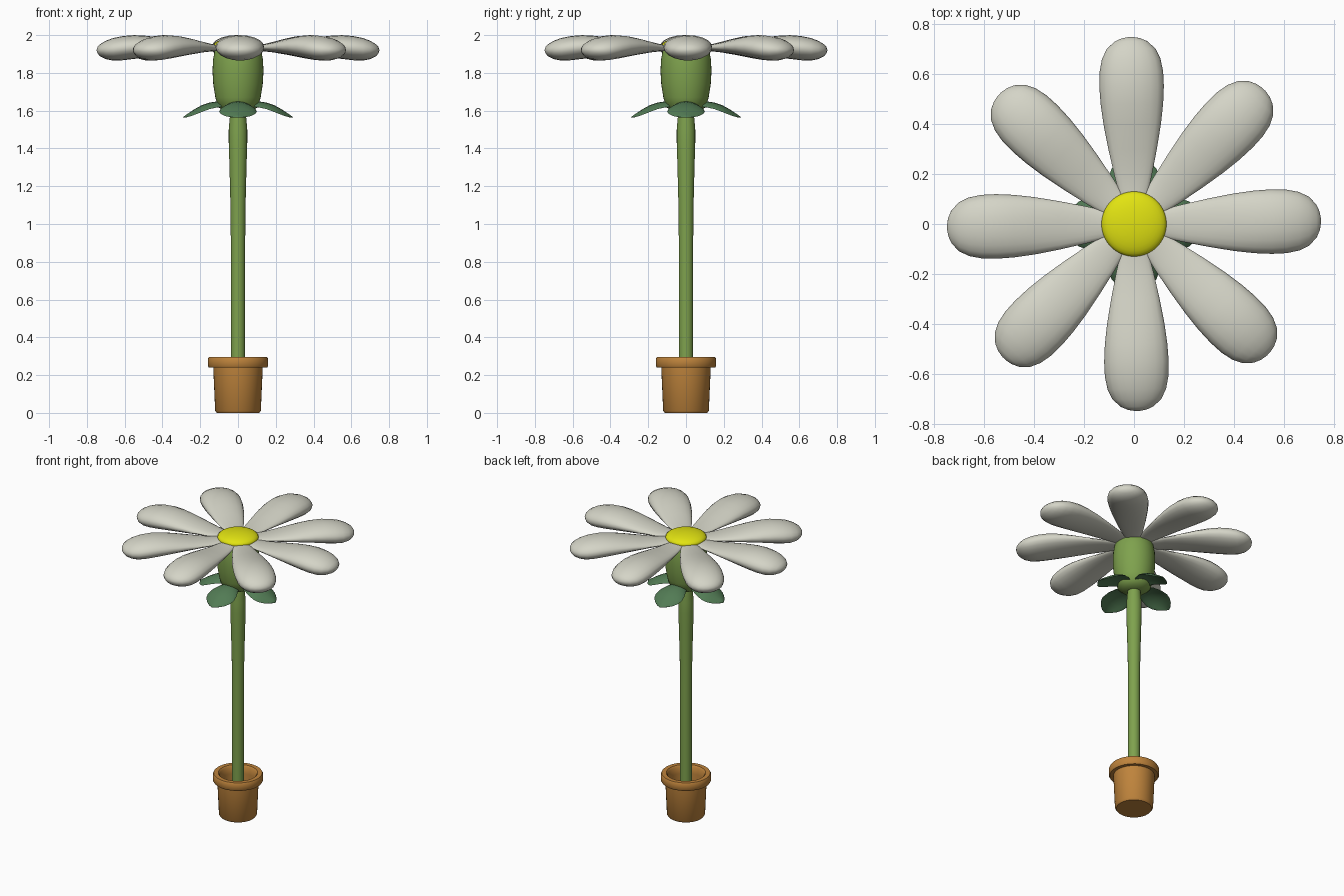
import bpy, bmesh, math

if "Cube" in bpy.data.objects:
    bpy.data.objects.remove(bpy.data.objects["Cube"])


def material(name, rgb):
    m = bpy.data.materials.new(name)
    m.diffuse_color = (*rgb, 1)
    m.use_nodes = True
    m.node_tree.nodes["Principled BSDF"].inputs["Base Color"].default_value = m.diffuse_color
    return m


WHITE = material("petal white", (0.66, 0.66, 0.57))
YELLOW = material("centre yellow", (0.76, 0.77, 0.006))
GREEN = material("stem green", (0.21, 0.36, 0.075))
LEAF = material("sepal green", (0.085, 0.20, 0.09))
CLAY = material("terracotta", (0.52, 0.23, 0.045))


def finish(name, bm, mat, angle):
    bmesh.ops.remove_doubles(bm, verts=bm.verts, dist=1e-5)
    bmesh.ops.recalc_face_normals(bm, faces=bm.faces)
    me = bpy.data.meshes.new(name)
    bm.to_mesh(me)
    bm.free()
    me.materials.append(mat)
    ob = bpy.data.objects.new(name, me)
    bpy.context.collection.objects.link(ob)
    bpy.ops.object.select_all(action='DESELECT')
    ob.select_set(True)
    bpy.context.view_layer.objects.active = ob
    bpy.ops.object.shade_smooth_by_angle(angle=math.radians(angle))
    return ob


def skin(bm, rings):
    """Join closed rings of points and cap both ends."""
    vs = [[bm.verts.new(p) for p in ring] for ring in rings]
    n = len(vs[0])
    for a, b in zip(vs, vs[1:]):
        for i in range(n):
            j = (i + 1) % n
            bm.faces.new((a[i], a[j], b[j], b[i]))
    bm.faces.new(vs[0])
    bm.faces.new(vs[-1])


def lathe(name, profile, mat, n=40, angle=40):
    bm = bmesh.new()
    skin(bm, [[(r * math.cos(t * math.tau / n), r * math.sin(t * math.tau / n), z)
               for t in range(n)] for r, z in profile])
    return finish(name, bm, mat, angle)


def blade(name, stations, camber, turn, mat, n=20):
    """Leaf shape; stations are (radius, half width, top z, bottom z)."""
    bm = bmesh.new()
    c, s = math.cos(turn), math.sin(turn)
    rings = []
    for r, w, top, bot in stations:
        ring = []
        for k in range(n):
            a = k * math.tau / n
            u = math.cos(a)
            y = w * u
            mid, half = (top + bot) / 2, (top - bot) / 2
            z = mid + half * math.sin(a) - camber * (w / 0.1) * u * u
            ring.append((r * c - y * s, r * s + y * c, z))
        rings.append(ring)
    skin(bm, rings)
    return finish(name, bm, mat, 60)


# Flower pot: outer wall, rim, then down the inside
lathe("pot", [(0.112, 0), (0.121, 0.012), (0.131, 0.24), (0.154, 0.24), (0.160, 0.25),
              (0.160, 0.285), (0.154, 0.296), (0.125, 0.296), (0.115, 0.285),
              (0.113, 0.24), (0.105, 0.03)], CLAY)

# Stem, thickening below the flower head
lathe("stem", [(0.038, 0.025), (0.038, 0.9), (0.040, 1.1), (0.045, 1.3), (0.049, 1.43),
               (0.049, 1.5), (0.043, 1.57), (0.040, 1.62)], GREEN, 24)

# Green cup under the petals
lathe("flower_cup", [(0.035, 1.585), (0.075, 1.595), (0.105, 1.62), (0.120, 1.67),
                     (0.131, 1.74), (0.135, 1.81), (0.132, 1.87), (0.124, 1.915),
                     (0.115, 1.935)], GREEN)

# Yellow centre dome
lathe("flower_centre", [(0.125, 1.925), (0.130, 1.945)] +
      [(0.130 * math.cos(a * math.pi / 16), 1.945 + 0.040 * math.sin(a * math.pi / 16))
       for a in range(1, 8)] + [(0.004, 1.985)], YELLOW)

# Eight petals with drooping, thickened tips
petal = [(0.05, 0.040, 1.945, 1.915), (0.13, 0.060, 1.945, 1.916), (0.20, 0.076, 1.949, 1.915),
         (0.30, 0.097, 1.965, 1.907), (0.40, 0.115, 1.984, 1.895), (0.48, 0.125, 1.996, 1.884),
         (0.55, 0.129, 2.000, 1.874), (0.61, 0.127, 1.995, 1.867), (0.66, 0.117, 1.985, 1.865),
         (0.70, 0.098, 1.970, 1.873), (0.73, 0.066, 1.952, 1.888), (0.743, 0.037, 1.938, 1.902),
         (0.748, 0.008, 1.924, 1.916)]
for i in range(8):
    blade(f"petal_{i + 1}", petal, 0.0, math.radians(45 * i + 1), WHITE)

# Four sepals arching outward below the cup
sepal = [(0.06, 0.050, 1.645, 1.625), (0.11, 0.075, 1.649, 1.630), (0.15, 0.093, 1.643, 1.626),
         (0.19, 0.100, 1.630, 1.614), (0.22, 0.090, 1.614, 1.600), (0.25, 0.065, 1.595, 1.583),
         (0.275, 0.032, 1.578, 1.569), (0.29, 0.004, 1.567, 1.563)]
for i in range(4):
    blade(f"sepal_{i + 1}", sepal, 0.028, math.radians(90 * i), LEAF)
